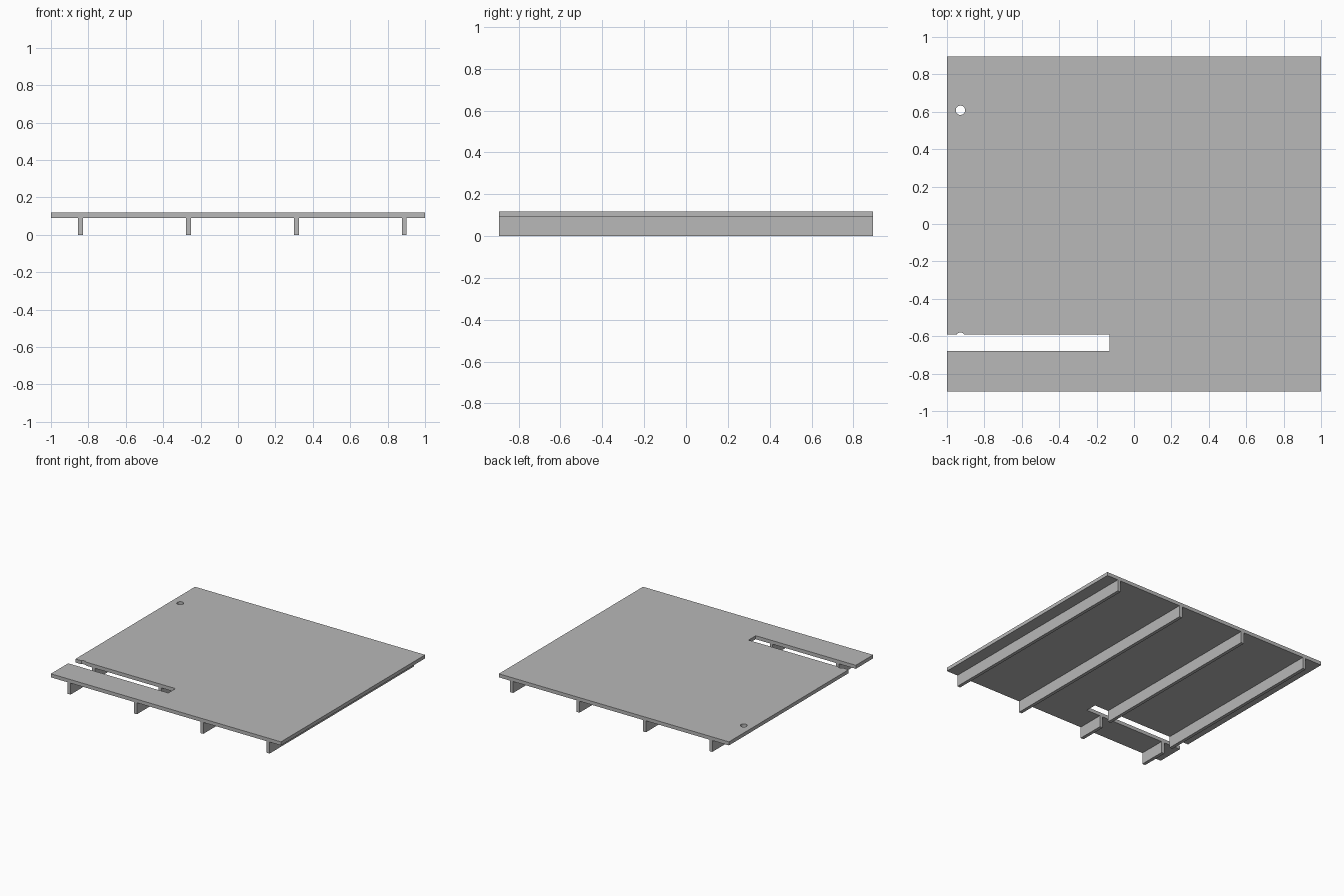
import bpy
import bmesh
from mathutils import Matrix, Vector

cube = bpy.data.objects.get("Cube")
if cube:
    bpy.data.objects.remove(cube, do_unlink=True)

HALF_Y = 0.895
BEAM_TOP, PANEL_TOP = 0.09, 0.118
BEAM_WIDTH = 0.026
SLOT_FRONT, SLOT_BACK, SLOT_END = -0.68, -0.59, -0.13

grey = bpy.data.materials.new("plain grey")
grey.use_nodes = True
colour = (0.48, 0.48, 0.48, 1)
grey.diffuse_color = colour
grey.node_tree.nodes["Principled BSDF"].inputs["Base Color"].default_value = colour


def finish(name, bm):
    mesh = bpy.data.meshes.new(name)
    bm.to_mesh(mesh)
    bm.free()
    mesh.materials.append(grey)
    obj = bpy.data.objects.new(name, mesh)
    bpy.context.scene.collection.objects.link(obj)
    return obj


def box(name, low, high):
    low, high = Vector(low), Vector(high)
    bm = bmesh.new()
    matrix = Matrix.Translation((low + high) / 2) @ Matrix.Diagonal((high - low).to_4d())
    matrix[3][3] = 1
    bmesh.ops.create_cube(bm, size=1, matrix=matrix)
    return finish(name, bm)


def hole_cutter(name, x, y, radius):
    bm = bmesh.new()
    bmesh.ops.create_cone(bm, cap_ends=True, segments=32, radius1=radius, radius2=radius,
                          depth=0.2, matrix=Matrix.Translation((x, y, PANEL_TOP)))
    return finish(name, bm)


def cut(target, cutter):
    cutter.hide_render = True
    mod = target.modifiers.new("cut", 'BOOLEAN')
    mod.operation = 'DIFFERENCE'
    mod.solver = 'EXACT'
    mod.object = cutter
    bpy.context.view_layer.objects.active = target
    bpy.ops.object.modifier_apply(modifier=mod.name)
    bpy.data.objects.remove(cutter, do_unlink=True)


# Panel with an open-ended slot and two round holes
panel = box("panel", (-1, -HALF_Y, BEAM_TOP), (1, HALF_Y, PANEL_TOP))
cut(panel, box("slot_cutter", (-1.1, SLOT_FRONT, -0.1), (SLOT_END, SLOT_BACK, 0.3)))
for y in (-0.605, 0.608):
    cut(panel, hole_cutter("hole_cutter", -0.928, y, 0.025))

# Beams underneath, interrupted where the slot crosses them
for i in range(4):
    x = -0.842 + i * 0.577
    spans = [(-HALF_Y, HALF_Y)]
    if x < SLOT_END:
        spans = [(-HALF_Y, SLOT_FRONT), (SLOT_BACK, HALF_Y)]
    for j, (front, back) in enumerate(spans):
        box(f"beam_{i + 1}_part_{j + 1}", (x - BEAM_WIDTH / 2, front, 0),
            (x + BEAM_WIDTH / 2, back, BEAM_TOP))
